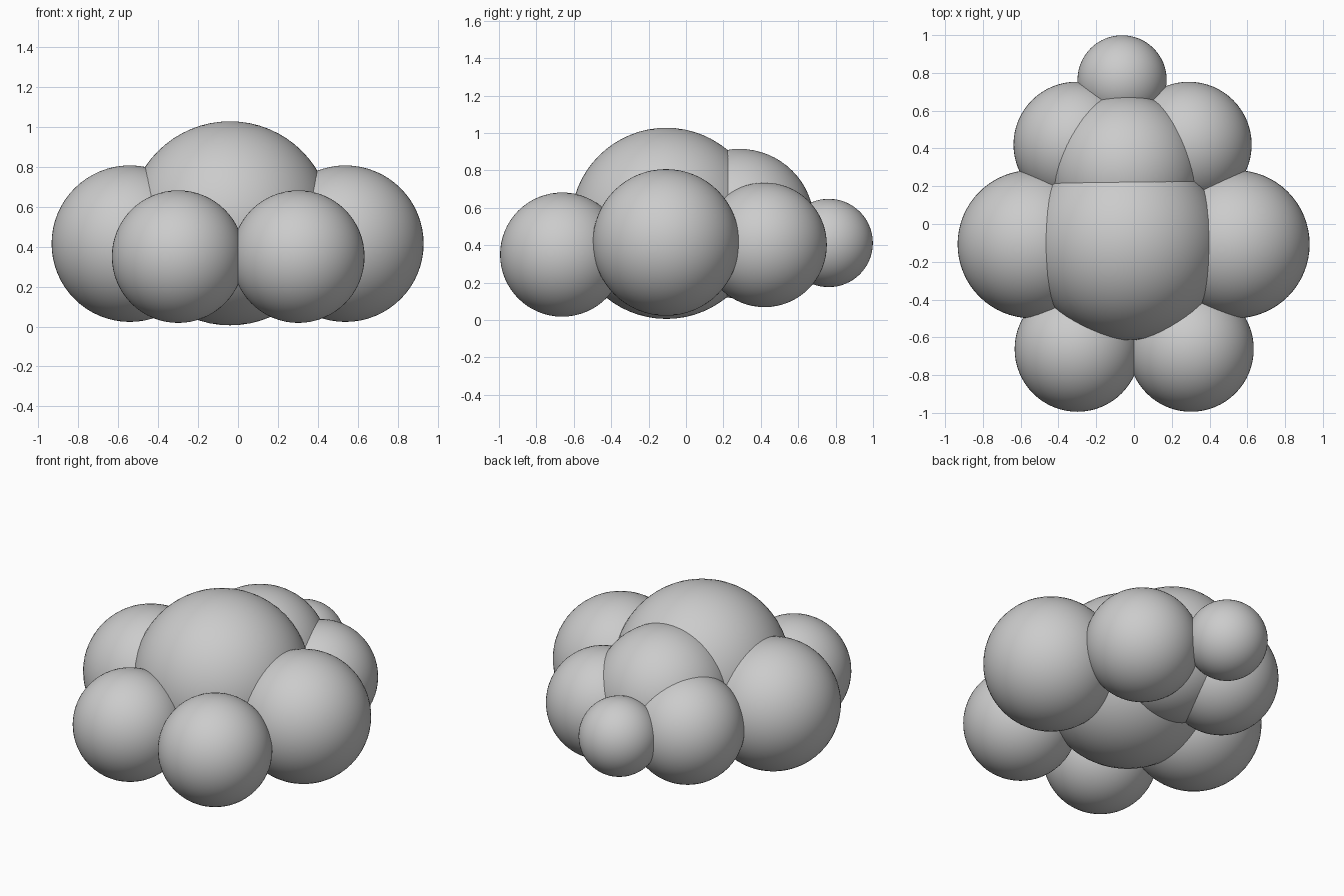
import bpy

if "Cube" in bpy.data.objects:
    bpy.data.objects.remove(bpy.data.objects["Cube"])


def ball(name, x, y, z, r):
    """Smooth sphere lobe."""
    bpy.ops.mesh.primitive_uv_sphere_add(
        segments=64, ring_count=32, radius=r, location=(x, y, z))
    ob = bpy.context.object
    ob.name = name
    bpy.ops.object.shade_smooth()
    return ob


# Central masses along the spine
ball("main_puff", -0.04, -0.105, 0.517, 0.511)
ball("rear_top_puff", -0.045, 0.286, 0.515, 0.40)
ball("tail_puff", -0.063, 0.763, 0.412, 0.236)

# Paired lobes around the sides: name, left x, right x, y, z, radius
pairs = [
    ("front_puff", -0.30, 0.302, -0.662, 0.35, 0.332),
    ("side_puff", -0.542, 0.538, -0.107, 0.415, 0.392),
    ("rear_puff", -0.305, 0.29, 0.42, 0.402, 0.333),
]
for name, left_x, right_x, y, z, r in pairs:
    ball("left_" + name, left_x, y, z, r)
    ball("right_" + name, right_x, y, z, r)
